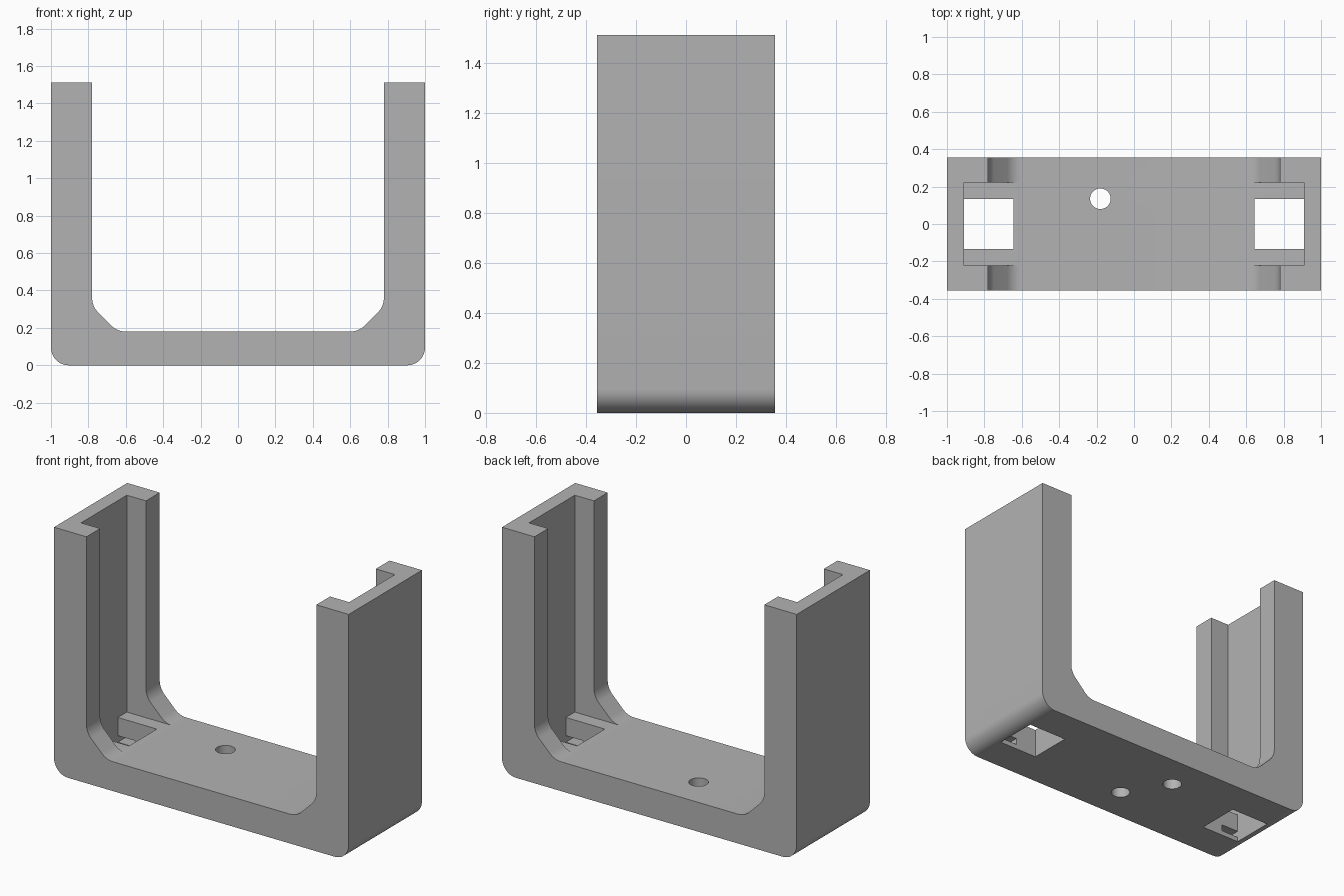
import bpy
import bmesh
import math
from mathutils import Vector

cube = bpy.data.objects.get("Cube")
if cube:
    bpy.data.objects.remove(cube, do_unlink=True)

HALF_DEPTH, HEIGHT, FLOOR = 0.355, 1.512, 0.18

grey = bpy.data.materials.new("plain_grey")
grey.use_nodes = True
colour = (0.45, 0.45, 0.45, 1)
grey.diffuse_color = colour
grey.node_tree.nodes["Principled BSDF"].inputs["Base Color"].default_value = colour


def add_object(name, bm):
    bmesh.ops.recalc_face_normals(bm, faces=bm.faces[:])
    mesh = bpy.data.meshes.new(name)
    bm.to_mesh(mesh)
    bm.free()
    obj = bpy.data.objects.new(name, mesh)
    mesh.materials.append(grey)
    bpy.context.collection.objects.link(obj)
    return obj


def rounded(before, corner, after, radius, steps=10):
    """Points of an arc that rounds off one profile corner."""
    c = Vector(corner)
    a = (Vector(before) - c).normalized()
    b = (Vector(after) - c).normalized()
    half = a.angle(b) / 2
    centre = c + (a + b).normalized() * radius / math.sin(half)
    start = c + a * radius / math.tan(half) - centre
    end = c + b * radius / math.tan(half) - centre
    sweep = start.angle(end)
    return [centre + (start * math.sin((1 - i / steps) * sweep)
                      + end * math.sin(i / steps * sweep)) / math.sin(sweep)
            for i in range(steps + 1)]


def box(name, x, y, z):
    bm = bmesh.new()
    bmesh.ops.create_cube(bm, size=1)
    for v in bm.verts:
        for axis, (low, high) in enumerate((x, y, z)):
            v.co[axis] = low if v.co[axis] < 0 else high
    return add_object(name, bm)


def cylinder(name, x, y, radius, low, high):
    bm = bmesh.new()
    bmesh.ops.create_cone(bm, cap_ends=True, segments=40, radius1=radius,
                          radius2=radius, depth=high - low)
    bmesh.ops.translate(bm, verts=bm.verts, vec=(x, y, (low + high) / 2))
    return add_object(name, bm)


# U-shaped bracket: half profile, mirrored and extruded through the depth
inner_top, chamfer_top, chamfer_low = (0.78, HEIGHT), (0.78, 0.315), (0.645, FLOOR)
half = [Vector(p) for p in rounded((0, 0), (1, 0), (1, HEIGHT), 0.095)]
half += [Vector((1, HEIGHT)), Vector(inner_top)]
half += rounded(inner_top, chamfer_top, chamfer_low, 0.11)
half += rounded(chamfer_top, chamfer_low, (0, FLOOR), 0.11)
profile = half + [Vector((-p.x, p.y)) for p in reversed(half)]
bm = bmesh.new()
face = bm.faces.new([bm.verts.new((p.x, -HALF_DEPTH, p.y)) for p in profile])
sweep = bmesh.ops.extrude_face_region(bm, geom=[face], use_keep_orig=True)
bmesh.ops.translate(bm, vec=(0, 2 * HALF_DEPTH, 0),
                    verts=[g for g in sweep["geom"] if isinstance(g, bmesh.types.BMVert)])
bracket = add_object("bracket", bm)

# Cutters: rail grooves, floor windows and the side slots inside the windows
cutters = []
for side, name in ((1, "left"), (-1, "right")):
    def span(a, b):
        return sorted((a * side, b * side))
    cutters += [
        box(name + "_groove", span(0.55, 0.91), (-0.222, 0.222), (FLOOR + 0.0015, 2)),
        box(name + "_window", span(0.645, 0.91), (-0.135, 0.135), (-0.1, 0.3)),
        box(name + "_slot", span(0.79, 0.91), (-0.222, 0.222), (0.03, 0.07)),
    ]

# Screw hole through the floor, and a blind hole from underneath
cutters.append(cylinder("screw_hole", -0.18, 0.135, 0.055, -0.1, 0.3))
cutters.append(cylinder("blind_hole", -0.01, -0.135, 0.055, -0.1, 0.12))

bpy.ops.object.select_all(action="DESELECT")
bpy.context.view_layer.objects.active = bracket
bracket.select_set(True)
for cutter in cutters:
    cutter.hide_render = True
    cut = bracket.modifiers.new(cutter.name, "BOOLEAN")
    cut.operation = "DIFFERENCE"
    cut.solver = "EXACT"
    cut.object = cutter
    bpy.ops.object.modifier_apply(modifier=cut.name)
for cutter in cutters:
    bpy.data.objects.remove(cutter, do_unlink=True)

bpy.ops.object.shade_smooth_by_angle(angle=math.radians(30))
